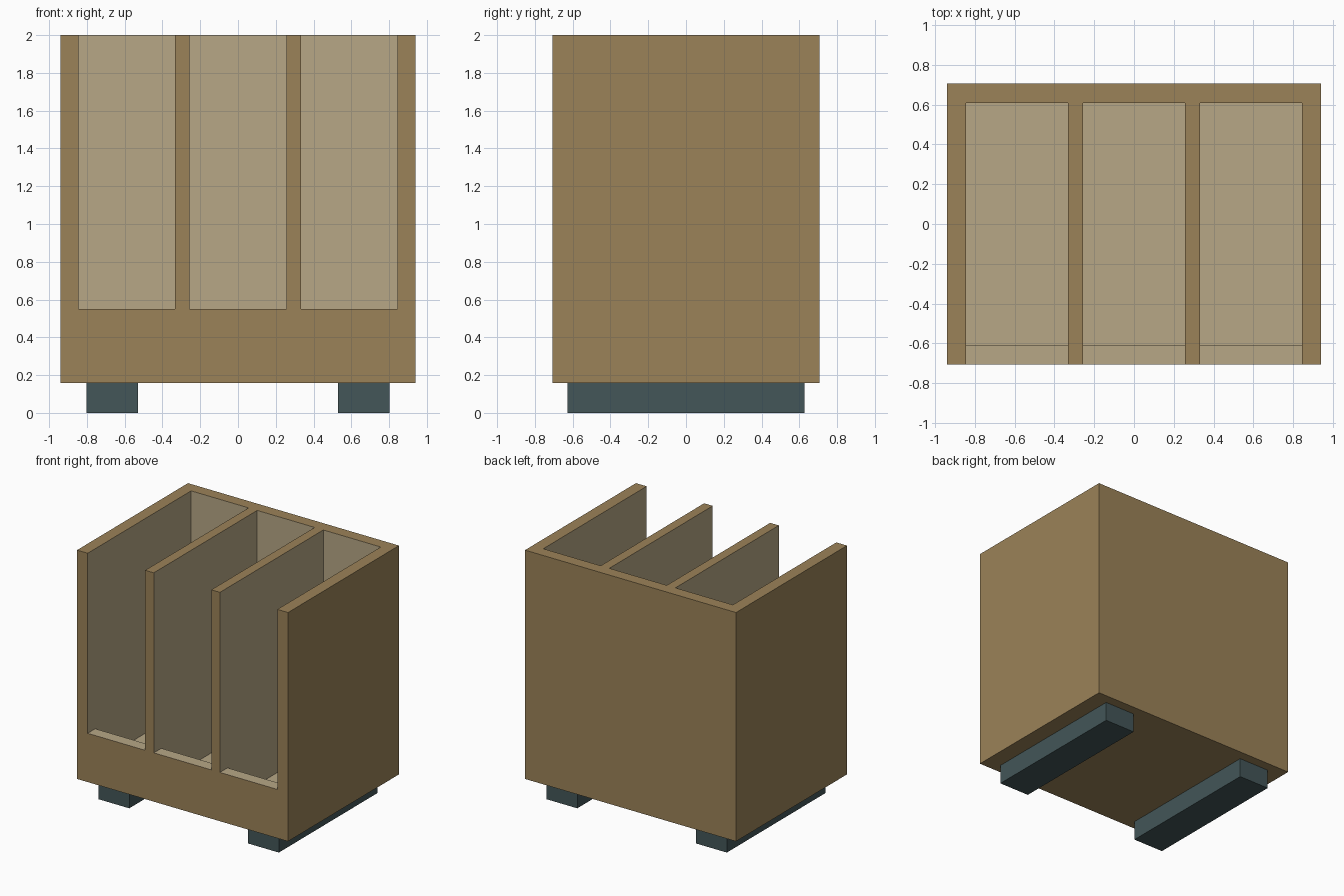
import bpy
import bmesh

if "Cube" in bpy.data.objects:
    bpy.data.objects.remove(bpy.data.objects["Cube"])

W, D, Z0, Z1 = 0.94, 0.706, 0.157, 2.0   # half width, half depth, bottom, top
INNER_Y, FLOOR, LIP = 0.61, 0.27, 0.55   # inside depth, tray floor, front lip height


def material(name, rgb):
    m = bpy.data.materials.new(name)
    m.diffuse_color = (*rgb, 1)
    m.use_nodes = True
    m.node_tree.nodes["Principled BSDF"].inputs["Base Color"].default_value = m.diffuse_color
    return m


def prisms(name, profile, spans, mats=()):
    """Extrude a (y, z) profile along x over each (x0, x1) span."""
    bm = bmesh.new()
    for x0, x1 in spans:
        face = bm.faces.new([bm.verts.new((x0, y, z)) for y, z in profile])
        ext = bmesh.ops.extrude_face_region(bm, geom=[face])["geom"]
        verts = [v for v in ext if isinstance(v, bmesh.types.BMVert)]
        bmesh.ops.translate(bm, verts=verts, vec=(x1 - x0, 0, 0))
    # extrusion keeps the start cap, so each prism is closed
    bmesh.ops.recalc_face_normals(bm, faces=bm.faces)
    mesh = bpy.data.meshes.new(name)
    bm.to_mesh(mesh)
    bm.free()
    for m in mats:
        mesh.materials.append(m)
    ob = bpy.data.objects.new(name, mesh)
    bpy.context.collection.objects.link(ob)
    return ob


def rect(y, z0, z1):
    return [(-y, z0), (y, z0), (y, z1), (-y, z1)]


wood = material("wood", (0.33, 0.225, 0.098))
lining = material("pale_lining", (0.474, 0.386, 0.238))
dark = material("dark_runner", (0.056, 0.093, 0.098))

# Holder body: solid block
body = prisms("holder_body", rect(D, Z0, Z1), [(-W, W)], [wood, lining])

# Three slots, open at the top and at the front above the lip
slot = [(-INNER_Y, FLOOR), (INNER_Y, FLOOR), (INNER_Y, 2.2),
        (-0.9, 2.2), (-0.9, LIP), (-INNER_Y, LIP)]
cutter = prisms("slot_cutter", slot,
                [(-0.845, -0.333), (-0.256, 0.256), (0.333, 0.845)])
cutter.hide_render = True
mod = body.modifiers.new("slots", "BOOLEAN")
mod.operation = "DIFFERENCE"
mod.solver = "EXACT"
mod.object = cutter
bpy.context.view_layer.objects.active = body
bpy.ops.object.modifier_apply(modifier=mod.name)
bpy.data.objects.remove(cutter)

# Pale lining on every face inside the slots
for p in body.data.polygons:
    x, y, z = p.center
    inside = abs(x) < W - 0.01 and abs(y) < D - 0.01 and Z0 + 0.01 < z < Z1 - 0.01
    p.material_index = 1 if inside else 0

# Runners underneath
for side, span in (("left", (-0.803, -0.53)), ("right", (0.53, 0.803))):
    prisms(side + "_runner", rect(0.627, 0, Z0), [span], [dark])
